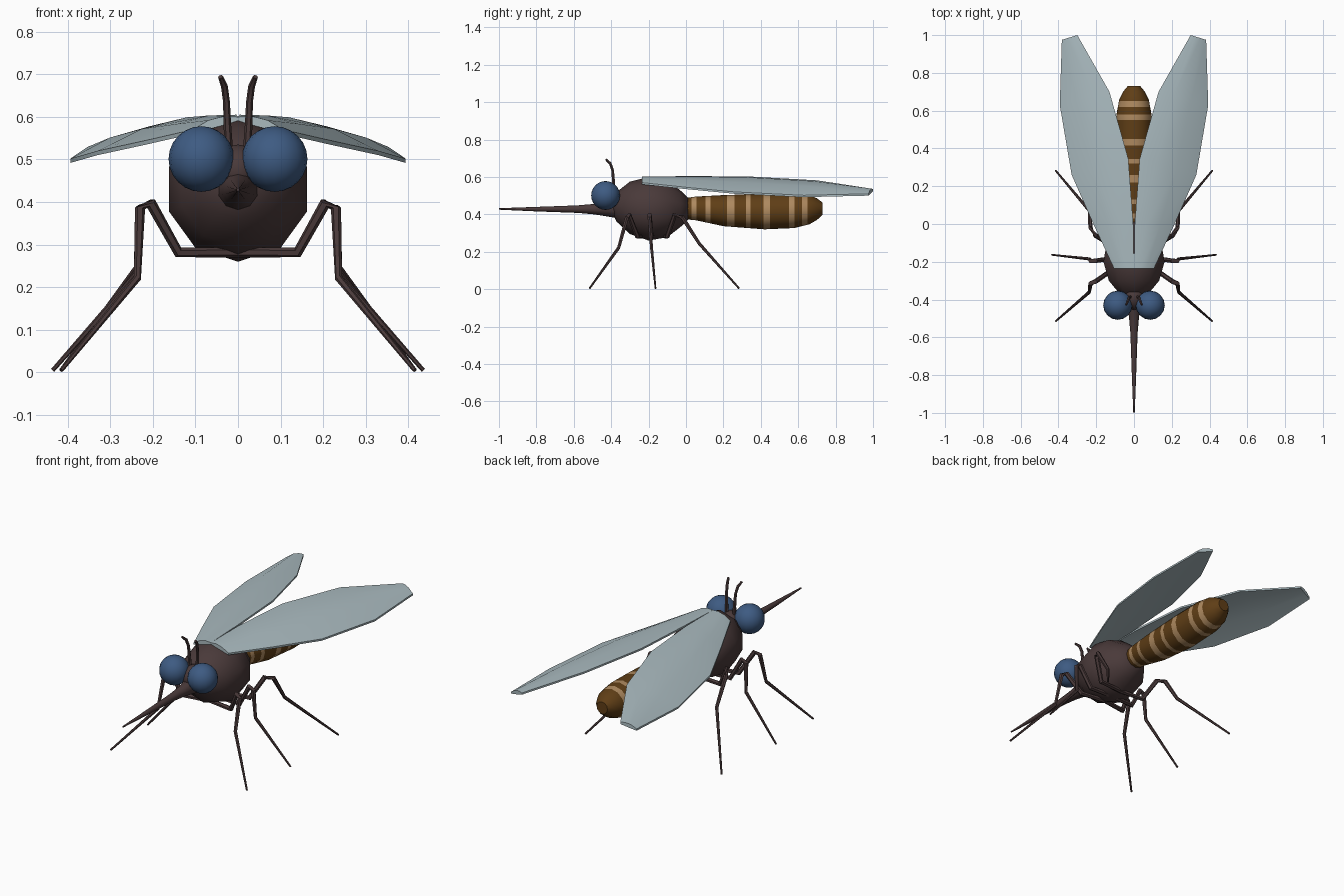
import bpy, bmesh, math
from mathutils import Vector

if "Cube" in bpy.data.objects:
    bpy.data.objects.remove(bpy.data.objects["Cube"])


def material(name, rgb):
    m = bpy.data.materials.new(name)
    m.diffuse_color = (*rgb, 1)
    m.use_nodes = True
    m.node_tree.nodes["Principled BSDF"].inputs["Base Color"].default_value = m.diffuse_color
    return m


BODY = material("dark brown", (0.068, 0.042, 0.042))
EYE = material("slate blue", (0.048, 0.105, 0.225))
WING = material("pale grey blue", (0.40, 0.49, 0.52))
DARK = material("amber brown", (0.115, 0.048, 0.008))
TAN = material("tan", (0.42, 0.25, 0.115))


def finish(name, bm, mats, angle=40):
    bmesh.ops.recalc_face_normals(bm, faces=bm.faces[:])
    me = bpy.data.meshes.new(name)
    bm.to_mesh(me)
    bm.free()
    for m in mats:
        me.materials.append(m)
    ob = bpy.data.objects.new(name, me)
    bpy.context.collection.objects.link(ob)
    bpy.context.view_layer.objects.active = ob
    ob.select_set(True)
    bpy.ops.object.shade_smooth_by_angle(angle=math.radians(angle))
    ob.select_set(False)
    return ob


def loft(rings):
    """Skin a list of closed rings and cap both ends."""
    bm = bmesh.new()
    vs = [[bm.verts.new(p) for p in r] for r in rings]
    n = len(vs[0])
    for a, b in zip(vs, vs[1:]):
        for i in range(n):
            j = (i + 1) % n
            bm.faces.new((a[i], a[j], b[j], b[i]))
    bm.faces.new(vs[0])
    bm.faces.new(vs[-1])
    return bm


def turned(profile, sides):
    """Rings around the y axis from (y, centre z, radius)."""
    return [[(r * math.sin(2 * math.pi * i / sides), y, z + r * math.cos(2 * math.pi * i / sides))
             for i in range(sides)] for y, z, r in profile]


def tube(name, points, radii, sides=6):
    pts = [Vector(p) for p in points]
    rings = []
    for i, p in enumerate(pts):
        d = (pts[min(i + 1, len(pts) - 1)] - pts[max(i - 1, 0)]).normalized()
        u = d.cross(Vector((0, 1, 0.01))).normalized()
        v = d.cross(u)
        rings.append([p + radii[i] * (math.cos(t) * u + math.sin(t) * v)
                      for t in (2 * math.pi * k / sides for k in range(sides))])
    return finish(name, loft(rings), [BODY])


def ball(name, centre, size, mat, seg, rings):
    bm = bmesh.new()
    bmesh.ops.create_uvsphere(bm, u_segments=seg, v_segments=rings, radius=1)
    for v in bm.verts:
        v.co = Vector(centre) + Vector(a * b for a, b in zip(v.co, size))
    return finish(name, bm, [mat], 60)


# Thorax
finish("thorax", loft(turned([(-0.395, 0.44, 0.03), (-0.37, 0.44, 0.08), (-0.3, 0.435, 0.14),
                              (-0.2, 0.43, 0.17), (-0.1, 0.43, 0.152), (-0.03, 0.43, 0.098),
                              (0.01, 0.43, 0.06)], 10)), [BODY], 60)

# Head and long snout
ball("head", (0, -0.39, 0.475), (0.055, 0.065, 0.06), BODY, 12, 8)
finish("snout", loft(turned([(-0.34, 0.43, 0.055), (-0.44, 0.43, 0.038), (-0.49, 0.428, 0.028),
                             (-0.58, 0.428, 0.02), (-0.8, 0.428, 0.012), (-1.0, 0.429, 0.004)], 10)), [BODY])

# Abdomen with rings cut at each stripe edge
SHAPE = [(-0.02, 0.43, 0.055), (0.05, 0.432, 0.063), (0.2, 0.42, 0.083), (0.42, 0.415, 0.095),
         (0.58, 0.42, 0.093), (0.66, 0.425, 0.078), (0.70, 0.428, 0.058), (0.73, 0.43, 0.033)]
STRIPES = [(0.03, 0.055), (0.105, 0.13), (0.22, 0.26), (0.32, 0.345),
           (0.415, 0.45), (0.55, 0.58), (0.62, 0.65)]


def at(y):
    for a, b in zip(SHAPE, SHAPE[1:]):
        if y <= b[0]:
            t = (y - a[0]) / (b[0] - a[0])
            return tuple(p + (q - p) * t for p, q in zip(a, b))


cuts = sorted({s[0] for s in SHAPE} | {y for s in STRIPES for y in s})
bm = loft(turned([at(y) for y in cuts], 12))
for f in bm.faces:
    y = f.calc_center_median().y
    f.material_index = int(any(a < y < b for a, b in STRIPES))
finish("abdomen", bm, [DARK, TAN])

# Wing sections: inner edge, outer edge
SECTIONS = [((0.0, -0.235, 0.595), (0.106, -0.235, 0.565)),
            ((0.004, 0.0, 0.6), (0.215, 0.0, 0.54)),
            ((0.03, 0.345, 0.597), (0.33, 0.26, 0.515)),
            ((0.13, 0.70, 0.577), (0.393, 0.63, 0.497)),
            ((0.30, 1.0, 0.53), (0.382, 0.975, 0.505))]
# Legs: foot, shin top and hips
LEGS = {
    "front": [(0, -0.24, 0.282), (0.14, -0.26, 0.282), (0.205, -0.305, 0.398),
              (0.23, -0.315, 0.385), (0.236, -0.36, 0.222), (0.415, -0.515, 0.005)],
    "middle": [(0, -0.18, 0.282), (0.14, -0.185, 0.282), (0.205, -0.195, 0.398),
               (0.23, -0.195, 0.385), (0.236, -0.185, 0.23), (0.435, -0.163, 0.005)],
    "rear": [(0, -0.11, 0.282), (0.14, -0.1, 0.282), (0.205, -0.06, 0.398),
             (0.23, -0.02, 0.385), (0.236, 0.07, 0.245), (0.415, 0.283, 0.005)]}

for s, side in ((-1, "left"), (1, "right")):
    # Eyes
    ball(side + "_eye", (s * 0.086, -0.43, 0.501), (0.077,) * 3, EYE, 16, 12)

    # Antennae
    tube(side + "_antenna", [(s * x, y, z) for x, y, z in (
        (0.02, -0.385, 0.5), (0.025, -0.388, 0.58), (0.027, -0.392, 0.635),
        (0.032, -0.405, 0.672), (0.041, -0.428, 0.694))], [0.01, 0.009, 0.008, 0.008, 0.006])

    # Wings, thin and arched across
    rings = []
    for a, b in SECTIONS:
        a, b = Vector(a), Vector(b)
        w = (b - a).length
        ring = []
        for t, sign in ((0, 1), (0.3, 1), (0.65, 1), (1, 1), (1, -1), (0.65, -1), (0.3, -1), (0, -1)):
            p = a.lerp(b, t)
            p.z += w * 0.24 * t * (1 - t) + sign * (0.005 + 0.025 * t * (1 - t))
            ring.append((s * p.x, p.y, p.z))
        rings.append(ring)
    finish(side + "_wing", loft(rings), [WING])

    # Legs
    for name, path in LEGS.items():
        tube(f"{side}_{name}_leg", [(s * x, y, z) for x, y, z in path],
             [0.012, 0.013, 0.013, 0.012, 0.009, 0.005])
